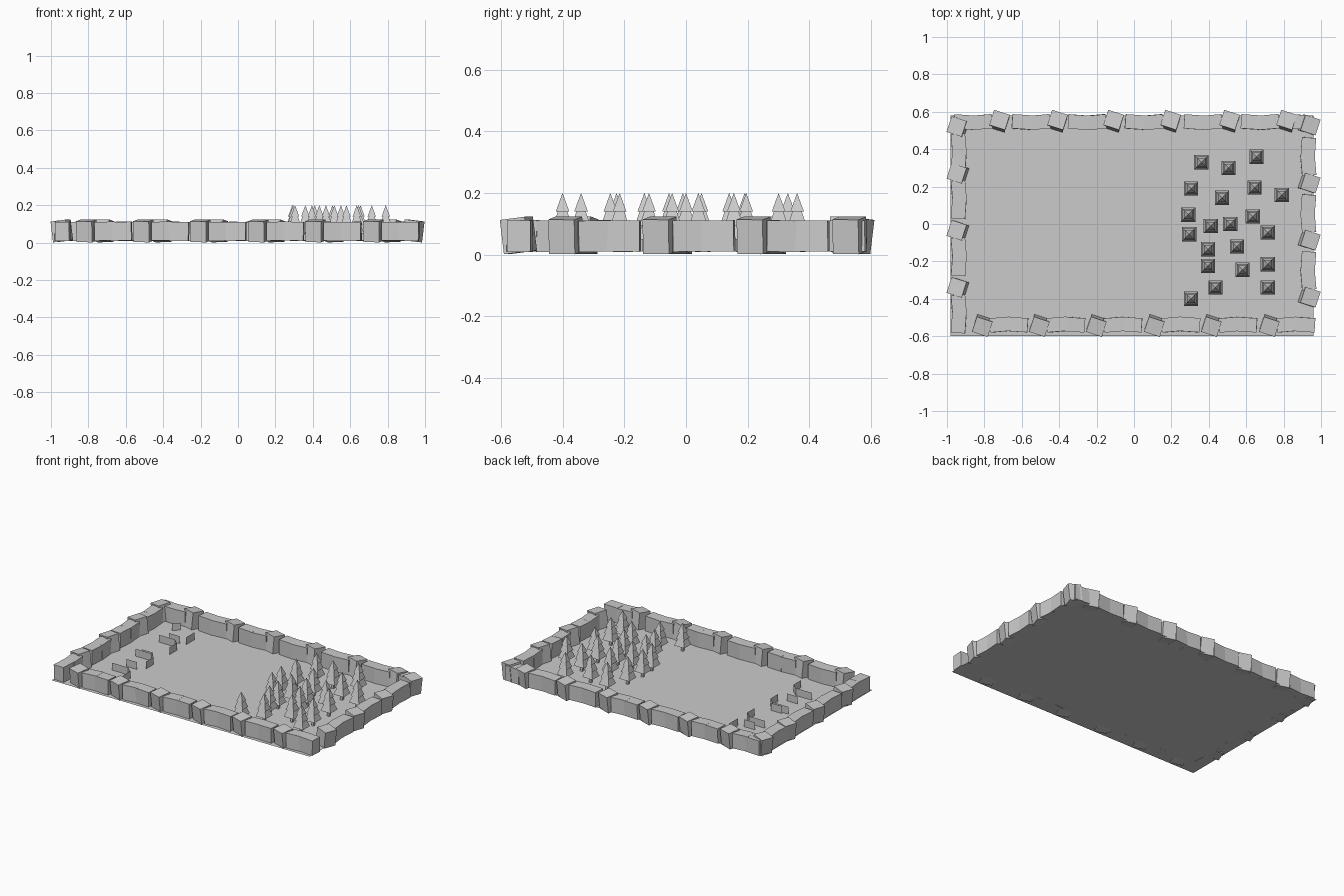
import bpy, bmesh, random
from math import radians, pi
from mathutils import Matrix, Vector, Euler

if "Cube" in bpy.data.objects:
    bpy.data.objects.remove(bpy.data.objects["Cube"])

random.seed(4)
BASE = 0.01


def finish(bm, name):
    mesh = bpy.data.meshes.new(name)
    bm.to_mesh(mesh)
    bm.free()
    obj = bpy.data.objects.new(name, mesh)
    bpy.context.collection.objects.link(obj)
    return obj


def add_box(bm, size, loc, rot, frame):
    m = (frame @ Matrix.Translation(loc) @ Euler([radians(a) for a in rot]).to_matrix().to_4x4()
         @ Matrix.Diagonal((*size, 1)))
    bmesh.ops.create_cube(bm, size=1, matrix=m)


# ground sheet
bm = bmesh.new()
bm.faces.new([bm.verts.new(p + (BASE,)) for p in
              [(-0.98, -0.6), (0.96, -0.6), (0.96, 0.58), (-0.98, 0.58)]])
finish(bm, "ground")


# rock walls: repeating units of one leaning block and two plain blocks
def leaning(bm, u, d, frame):
    add_box(bm, (0.088, 0.085, 0.112), (u, -d, 0.063), (7, 1, -18), frame)


def plain(bm, u, d, frame, turn):
    add_box(bm, (0.108, 0.076, 0.101), (u, -d, 0.0605),
            (random.uniform(-1, 1), random.uniform(-1, 1), turn), frame)


def wall(name, angle, d, starts, singles=(), extras=()):
    bm = bmesh.new()
    frame = Matrix.Rotation(radians(angle), 4, 'Z')
    for u in starts:
        leaning(bm, u, d + 0.005, frame)
        plain(bm, u + 0.093, d, frame, 5)
        plain(bm, u + 0.188, d, frame, -4)
    for u in singles:
        leaning(bm, u, d + 0.005, frame)
    for u in extras:
        plain(bm, u, d, frame, -4)
    finish(bm, name)


wall("front_rock_wall", 0, 0.538, [-0.81, -0.505, -0.2, 0.11, 0.415, 0.725])
wall("right_rock_wall", 90, 0.932, [-0.39, -0.085, 0.22], singles=[0.53])
wall("back_rock_wall", 180, 0.545, [-0.815, -0.51, -0.195, 0.11, 0.41, 0.72], extras=[-0.9])
wall("left_rock_wall", -90, 0.937, [-0.52, -0.27, 0.035, 0.34])


# low fence panels, single sheets along a path
def fence(name, path, top=0.06):
    bm = bmesh.new()
    low = [bm.verts.new((x, y, BASE)) for x, y in path]
    high = [bm.verts.new((x, y, top)) for x, y in path]
    for i in range(len(path) - 1):
        bm.faces.new((low[i], low[i + 1], high[i + 1], high[i]))
    finish(bm, name)


for i, y in enumerate((0.235, -0.015, -0.265)):
    fence(f"bent_fence_{i}", [(-0.76, y), (-0.64, y), (-0.6, y - 0.035), (-0.6, y - 0.115)])
for i, y in enumerate((0.29, 0.0, -0.17)):
    fence(f"straight_fence_{i}", [(-0.72, y), (-0.64, y)])
fence("side_fence", [(-0.6, 0.39), (-0.6, 0.3)])
fence("corner_fence", [(-0.79, 0.42), (-0.75, 0.455)])


# pine trees: square trunk and three stacked square tiers
def tree(name, x, y):
    bm = bmesh.new()
    tiers = [(0.008, 0.008, BASE, 0.055), (0.038, 0.02, 0.05, 0.1),
             (0.03, 0.013, 0.095, 0.147), (0.022, 0.0, 0.14, 0.2)]
    for r1, r2, z1, z2 in tiers:
        bmesh.ops.create_cone(
            bm, cap_ends=True, segments=4, radius1=r1 * 2 ** 0.5, radius2=r2 * 2 ** 0.5,
            depth=z2 - z1, matrix=Matrix.Translation((x, y, (z1 + z2) / 2))
            @ Matrix.Rotation(pi / 4, 4, 'Z'))
    bmesh.ops.remove_doubles(bm, verts=bm.verts, dist=1e-5)
    finish(bm, name)


SPOTS = [(0.36, 0.33), (0.505, 0.3), (0.655, 0.36), (0.305, 0.19), (0.47, 0.14), (0.645, 0.195),
         (0.79, 0.155), (0.29, 0.05), (0.295, -0.055), (0.41, -0.01), (0.515, 0.0), (0.635, 0.04),
         (0.715, -0.045), (0.395, -0.135), (0.55, -0.12), (0.395, -0.225), (0.58, -0.245),
         (0.715, -0.215), (0.435, -0.34), (0.715, -0.34), (0.305, -0.4)]
for i, (x, y) in enumerate(SPOTS):
    tree(f"pine_tree_{i}", x, y)
